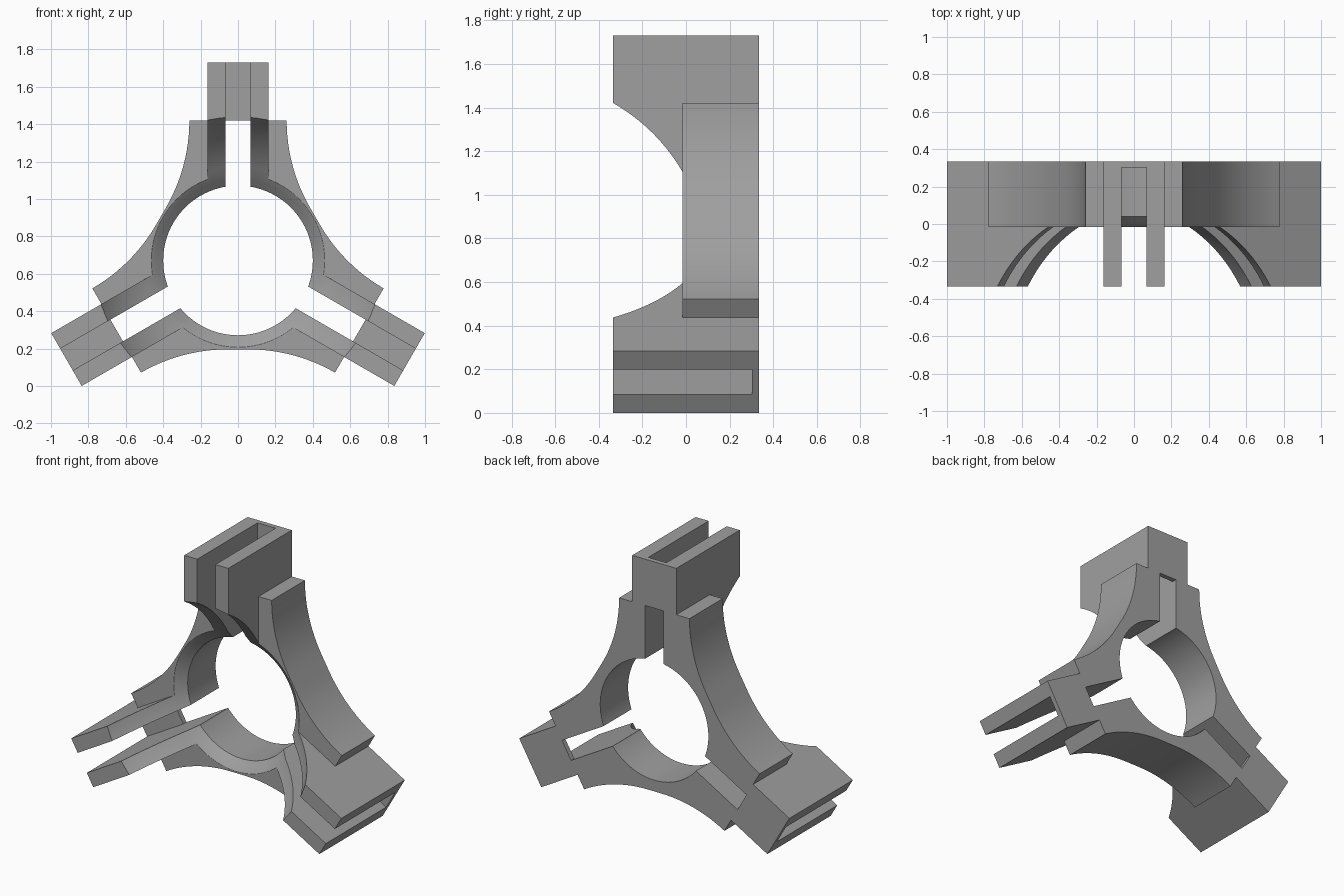
import bpy, bmesh, math
from mathutils import Matrix, Vector

if "Cube" in bpy.data.objects:
    bpy.data.objects.remove(bpy.data.objects["Cube"])

CZ = 0.671                      # height of the hub axis
BACK, FRONT, PLATE = 0.335, -0.335, -0.016
ARM_R, ARM_W, SLOT_W = 1.059, 0.163, 0.067
TIP_R, TIP_W = 0.749, 0.26      # shoulder end and half width
CENTRE = Matrix.Translation((0, 0, CZ))


def turn(i):
    return CENTRE @ Matrix.Rotation(math.radians(120 * i), 4, 'Y')


def make(name, bm, matrix=CENTRE):
    bmesh.ops.transform(bm, matrix=matrix, verts=bm.verts)
    bmesh.ops.recalc_face_normals(bm, faces=bm.faces)
    mesh = bpy.data.meshes.new(name)
    bm.to_mesh(mesh)
    bm.free()
    ob = bpy.data.objects.new(name, mesh)
    bpy.context.collection.objects.link(ob)
    return ob


def box(name, x, y0, y1, z0, z1, matrix):
    bm = bmesh.new()
    bmesh.ops.create_cube(bm, size=1)
    for v in bm.verts:
        v.co = (v.co.x * 2 * x, (y0 + y1) / 2 + v.co.y * (y1 - y0),
                (z0 + z1) / 2 + v.co.z * (z1 - z0))
    return make(name, bm, matrix)


def combine(target, other, operation):
    mod = target.modifiers.new(operation, 'BOOLEAN')
    mod.operation, mod.object, mod.solver = operation, other, 'EXACT'
    bpy.context.view_layer.objects.active = target
    bpy.ops.object.modifier_apply(modifier=mod.name)
    bpy.data.objects.remove(other)


# Plate outline: each lower web is a short flat with a tangent arc on either side
c30, s30 = math.cos(math.pi / 6), 0.5
tip = Vector((TIP_R * c30 - TIP_W * s30, -TIP_R * s30 - TIP_W * c30))
apex = -0.475
rad = (apex - tip.y) / (1 - c30)
flat = tip.x - rad * s30
half = [(flat + rad * math.sin(a), apex - rad * (1 - math.cos(a)))
        for a in (math.radians(30 * k / 12) for k in range(13))]
web = [(-x, z) for x, z in reversed(half)] + half

bm = bmesh.new()
ring = []
for i in range(3):
    rot = Matrix.Rotation(math.radians(120 * i), 2)
    ring += [bm.verts.new((p.x, PLATE, p.y)) for p in (rot @ Vector(w) for w in web)]
face = bm.faces.new(ring)
ext = bmesh.ops.extrude_face_region(bm, geom=[face])
for v in ext['geom']:
    if isinstance(v, bmesh.types.BMVert):
        v.co.y = BACK
bracket = make("bracket", bm)

# Three arm blocks
for i in range(3):
    combine(bracket, box("arm", ARM_W, FRONT, BACK, 0.3, ARM_R, turn(i)), 'UNION')

# Round bore flaring into a domed recess at the front
N = 96
profile = [(y, math.sqrt(0.772 - (y + 0.762) ** 2))
           for y in (-0.38 + 0.365 * k / 14 for k in range(15))]
profile += [(0.012, 0.432), (0.04, 0.4), (0.4, 0.4)]
bm = bmesh.new()
loops = [[bm.verts.new((r * math.cos(2 * math.pi * k / N), y, r * math.sin(2 * math.pi * k / N)))
          for k in range(N)] for y, r in profile]
for a, b in zip(loops, loops[1:]):
    for k in range(N):
        bm.faces.new((a[k], a[(k + 1) % N], b[(k + 1) % N], b[k]))
bm.faces.new(loops[0])
bm.faces.new(loops[-1])
combine(bracket, make("bore_cutter", bm), 'DIFFERENCE')

# Slots: open at the back near the hub, closed by a thin wall further out
for i in range(3):
    combine(bracket, box("inner_slot", SLOT_W, -0.5, 0.5, 0.2, TIP_R, turn(i)), 'DIFFERENCE')
    combine(bracket, box("outer_slot", SLOT_W, -0.5, 0.302, 0.6, 1.2, turn(i)), 'DIFFERENCE')

# Finish
grey = bpy.data.materials.new("grey")
grey.diffuse_color = (0.35, 0.35, 0.35, 1)
grey.use_nodes = True
grey.node_tree.nodes["Principled BSDF"].inputs["Base Color"].default_value = grey.diffuse_color
bracket.data.materials.clear()
bracket.data.materials.append(grey)
for p in bracket.data.polygons:
    p.material_index = 0
bpy.context.view_layer.objects.active = bracket
bracket.select_set(True)
bpy.ops.object.shade_smooth_by_angle(angle=math.radians(20))
